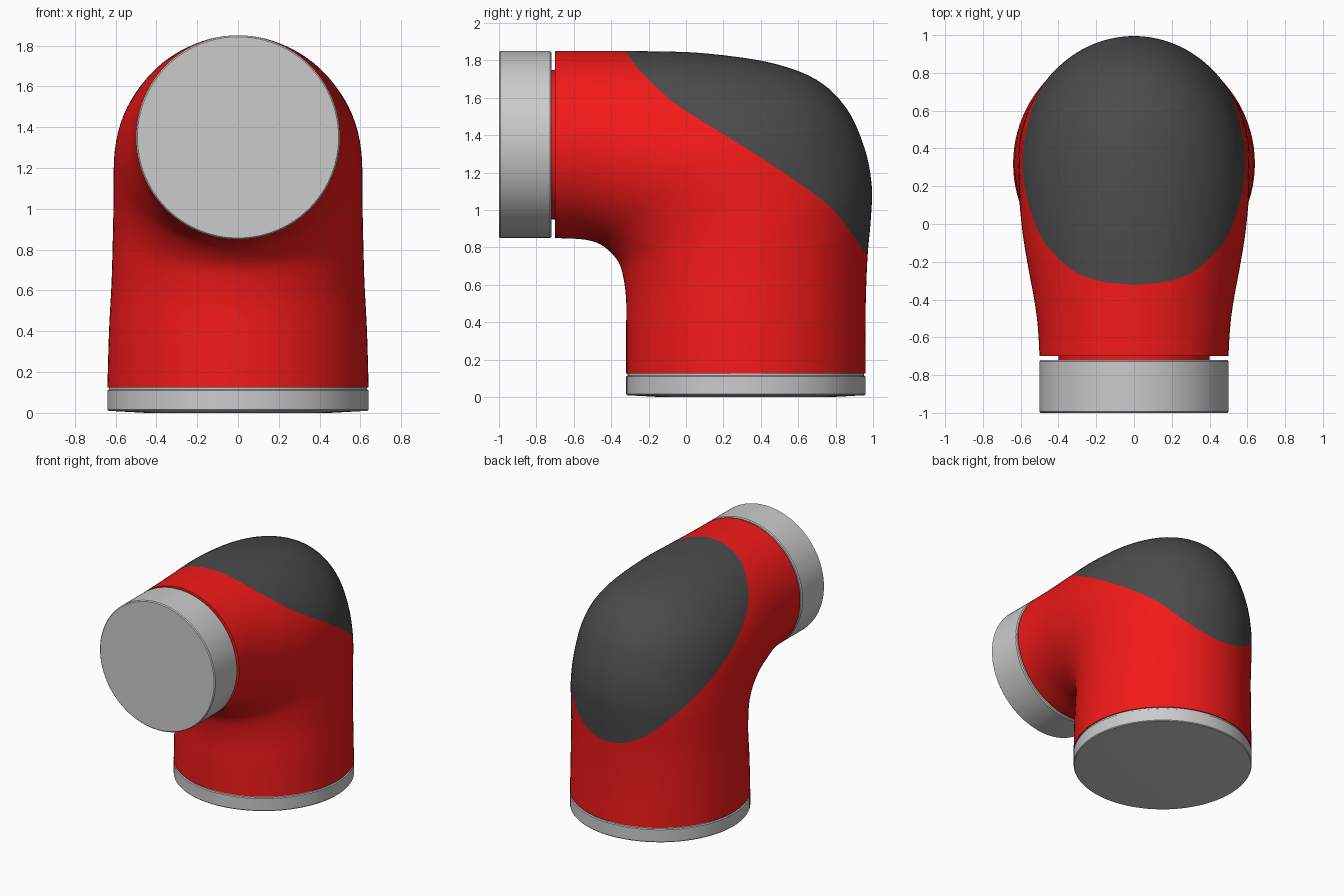
import bpy, bmesh, math
from mathutils import Vector

if "Cube" in bpy.data.objects:
    bpy.data.objects.remove(bpy.data.objects["Cube"])

N = 96  # sides around


def material(name, color):
    m = bpy.data.materials.new(name)
    m.diffuse_color = color
    m.use_nodes = True
    m.node_tree.nodes["Principled BSDF"].inputs["Base Color"].default_value = m.diffuse_color
    return m


def add_object(name, bm, mat=None):
    me = bpy.data.meshes.new(name)
    bm.to_mesh(me)
    bm.free()
    ob = bpy.data.objects.new(name, me)
    bpy.context.collection.objects.link(ob)
    if mat:
        me.materials.append(mat)
    bpy.ops.object.select_all(action='DESELECT')
    ob.select_set(True)
    bpy.context.view_layer.objects.active = ob
    bpy.ops.object.shade_smooth_by_angle(angle=math.radians(35))
    return ob


def loft(rings):
    # join rings of (inner y, inner z, outer y, outer z, half width) and cap both ends
    bm = bmesh.new()
    loops = []
    for iy, iz, oy, oz, w in rings:
        a, b = Vector((0, iy, iz)), Vector((0, oy, oz))
        mid, half = (a + b) / 2, (b - a) / 2
        loops.append([bm.verts.new(mid + half * math.cos(t) + Vector((w * math.sin(t), 0, 0)))
                      for t in (2 * math.pi * i / N for i in range(N))])
    for p, q in zip(loops, loops[1:]):
        for i in range(N):
            j = (i + 1) % N
            bm.faces.new((p[i], p[j], q[j], q[i]))
    bm.faces.new(loops[0])
    bm.faces.new(loops[-1])
    bmesh.ops.recalc_face_normals(bm, faces=bm.faces[:])
    return bm


def smooth_rows(rows, steps):
    # Catmull-Rom through the rows
    out = []
    for k in range(len(rows) - 1):
        p0, p1, p2, p3 = (rows[max(0, min(len(rows) - 1, k + d))] for d in (-1, 0, 1, 2))
        for s in range(steps):
            t = s / steps
            out.append([0.5 * (2 * b + (c - a) * t + (2 * a - 5 * b + 4 * c - d) * t * t
                               + (3 * b - a - 3 * c + d) * t ** 3)
                        for a, b, c, d in zip(p0, p1, p2, p3)])
    return out + [list(rows[-1])]


red = material("red", (0.9, 0.01, 0.01, 1))
dark = material("dark_grey", (0.07, 0.07, 0.07, 1))

# Elbow surface: inner and outer side profile plus half width
ELBOW = [
    (-.32, .125, .96, .125, .64), (-.32, .35, .96, .45, .632),
    (-.32, .52, .97, .74, .62), (-.335, .64, .988, .95, .615),
    (-.355, .71, .993, 1.13, .612), (-.385, .755, .955, 1.33, .61),
    (-.42, .79, .86, 1.54, .61), (-.455, .815, .70, 1.695, .605),
    (-.49, .83, .45, 1.788, .59), (-.53, .84, .10, 1.838, .56),
    (-.57, .845, -.20, 1.849, .53), (-.62, .848, -.45, 1.85, .51),
    (-.70, .85, -.70, 1.85, .50)]
elbow = loft(smooth_rows(ELBOW, 6))

# Seam between shell and cover, seen from the side
SEAM = smooth_rows([(-.32, 1.85), (-.27, 1.77), (-.19, 1.69), (-.06, 1.57), (.155, 1.433),
                    (.38, 1.294), (.61, 1.14), (.797, .99), (.97, .754)], 5)


def above(co):
    for k, ((y0, z0), (y1, z1)) in enumerate(zip(SEAM, SEAM[1:])):
        if co.y <= y1 or k == len(SEAM) - 2:
            return co.z - (z0 + (z1 - z0) * (co.y - y0) / (y1 - y0))


seam_verts = []
for e in elbow.edges[:]:
    a, b = e.verts
    fa, fb = above(a.co), above(b.co)
    if fa * fb < 0:
        seam_verts.append(bmesh.utils.edge_split(e, a, fa / (fa - fb))[1])
bmesh.ops.connect_verts(elbow, verts=seam_verts)


def part(keep_above):
    bm = elbow.copy()
    gone = [f for f in bm.faces if (above(f.calc_center_median()) > 0) != keep_above]
    bmesh.ops.delete(bm, geom=gone, context='FACES')
    return bm


add_object("elbow_shell", part(False), red)
add_object("elbow_cover", part(True), dark)
elbow.free()


# Round flanges as lofts of circles
def upright(z, r):
    return (.32 - r, z, .32 + r, z, r)


def facing(y, r):
    return (y, 1.35 - r, y, 1.35 + r, r)


add_object("base_flange", loft([upright(0, .45), upright(.01, .635), upright(.016, .64),
                                upright(.11, .64), upright(.115, .632), upright(.126, .632)]))
add_object("neck", loft([facing(-.73, .4), facing(-.69, .4)]), red)
add_object("front_flange", loft([facing(-1, .493), facing(-.993, .5),
                                 facing(-.727, .5), facing(-.72, .493)]))
